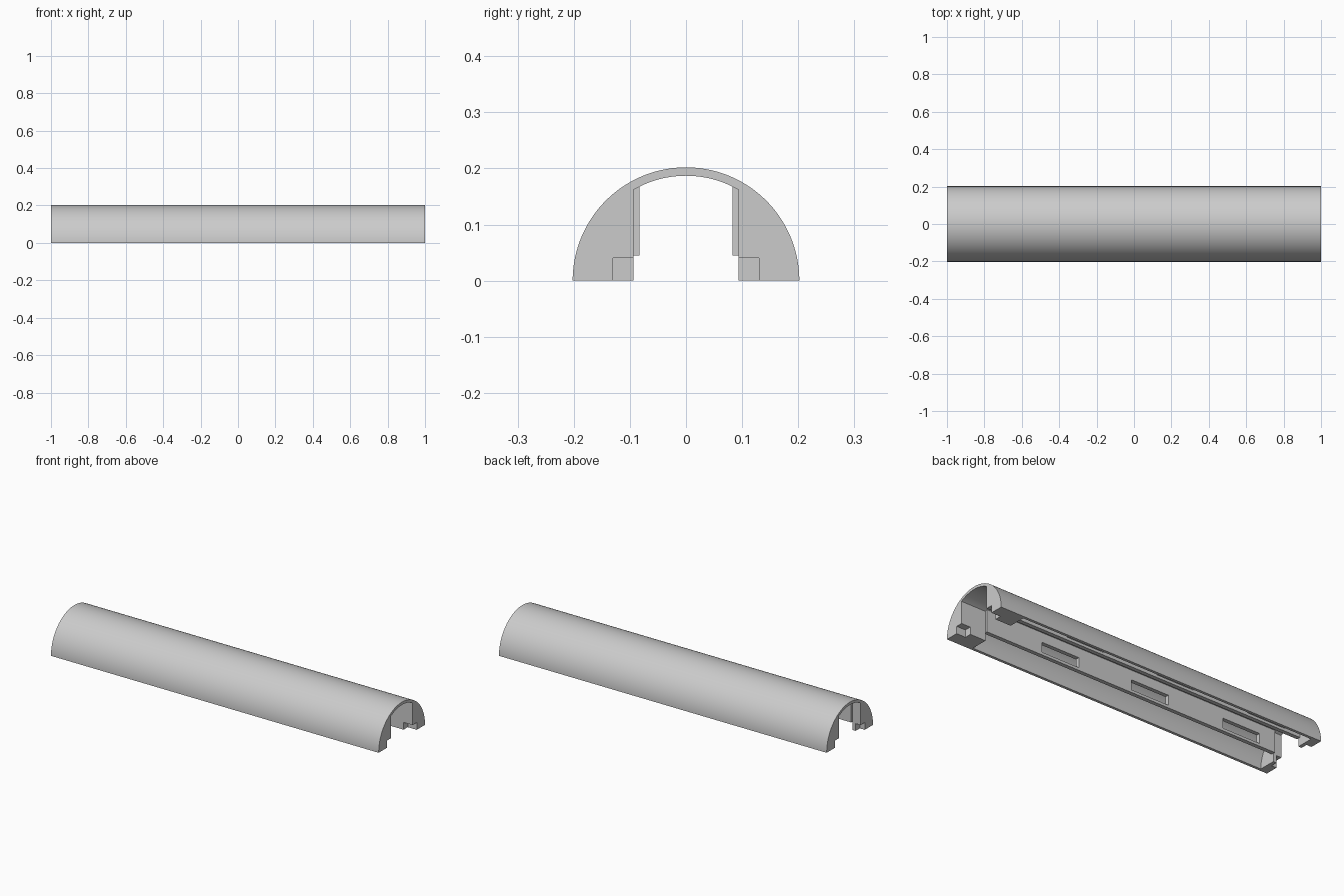
import bpy, bmesh, math

cube = bpy.data.objects.get("Cube")
if cube:
    bpy.data.objects.remove(cube, do_unlink=True)

R_OUT, R_IN = 0.202, 0.187      # shell radii
X_BACK, X_FRONT = -0.95, 0.85   # inner faces of the two end blocks
HALF = R_IN * math.cos(math.radians(60))  # half width of the end openings

grey = bpy.data.materials.new("light_grey")
grey.use_nodes = True
COLOUR = (0.6, 0.6, 0.6, 1)
grey.diffuse_color = COLOUR
grey.node_tree.nodes["Principled BSDF"].inputs["Base Color"].default_value = COLOUR


def arc(radius, start, end, step=2.5):
    count = round((end - start) / step)
    angles = [math.radians(start + i * step) for i in range(count + 1)]
    return [(radius * math.cos(a), radius * math.sin(a)) for a in angles]


def prism(name, profile, x0, x1):
    """Extrude a (y, z) profile along x."""
    bm = bmesh.new()
    face = bm.faces.new([bm.verts.new((x0, y, z)) for y, z in profile])
    ext = bmesh.ops.extrude_face_region(bm, geom=[face])
    verts = [v for v in ext["geom"] if isinstance(v, bmesh.types.BMVert)]
    bmesh.ops.translate(bm, verts=verts, vec=(x1 - x0, 0, 0))
    bmesh.ops.recalc_face_normals(bm, faces=bm.faces)
    mesh = bpy.data.meshes.new(name)
    bm.to_mesh(mesh)
    bm.free()
    mesh.materials.append(grey)
    obj = bpy.data.objects.new(name, mesh)
    bpy.context.collection.objects.link(obj)
    return obj


def rect(y0, y1, z0, z1):
    return [(y0, z0), (y1, z0), (y1, z1), (y0, z1)]


def cut(target, cutter):
    """Subtract the cutter, then remove it."""
    cutter.hide_render = True
    mod = target.modifiers.new("cut", "BOOLEAN")
    mod.operation = "DIFFERENCE"
    mod.solver = "EXACT"
    mod.object = cutter
    bpy.ops.object.select_all(action="DESELECT")
    bpy.context.view_layer.objects.active = target
    target.select_set(True)
    bpy.ops.object.modifier_apply(modifier=mod.name)
    bpy.data.objects.remove(cutter, do_unlink=True)


# Half-round cover, hollow between the end blocks
cover = prism("half_round_cover", arc(R_OUT, 0, 180), -1, 1)
cavity = [(R_IN, -0.05)] + arc(R_IN, 0, 180) + [(-R_IN, -0.05)]
cut(cover, prism("cavity_cutter", cavity, X_BACK, X_FRONT))

# Arched opening through both end blocks
opening = [(HALF, -0.05)] + arc(R_IN, 60, 120) + [(-HALF, -0.05)]
cut(cover, prism("opening_cutter", opening, -1.1, 1.1))

# Small notches in the lower inner corners of the end blocks
for side in (-1, 1):
    for x0, x1 in ((-1.1, -0.97), (0.945, 1.1)):
        cut(cover, prism("notch_cutter",
                         rect(side * 0.08, side * 0.13, -0.05, 0.04), x0, x1))

# Slotted inner walls hanging from the shell
SLOTS = (0.39, -0.17, -0.74)
parts = [cover]
for side, label in ((-1, "right"), (1, "left")):
    y0, y1, grip = 0.083, 0.105, 0.192
    profile = [(side * y0, 0.045), (side * y1, 0.045),
               (side * y1, math.sqrt(grip ** 2 - y1 ** 2)),
               (side * y0, math.sqrt(grip ** 2 - y0 ** 2))]
    wall = prism("inner_wall_" + label, profile, X_BACK, X_FRONT)
    for x in SLOTS:
        cut(wall, prism("slot_cutter",
                        rect(side * 0.07, side * 0.12, 0.06, 0.115),
                        x - 0.115, x + 0.115))
    parts.append(wall)

# Smooth the curved skin, keep the edges sharp
for obj in parts:
    bpy.ops.object.select_all(action="DESELECT")
    bpy.context.view_layer.objects.active = obj
    obj.select_set(True)
    bpy.ops.object.shade_smooth_by_angle(angle=math.radians(30))
